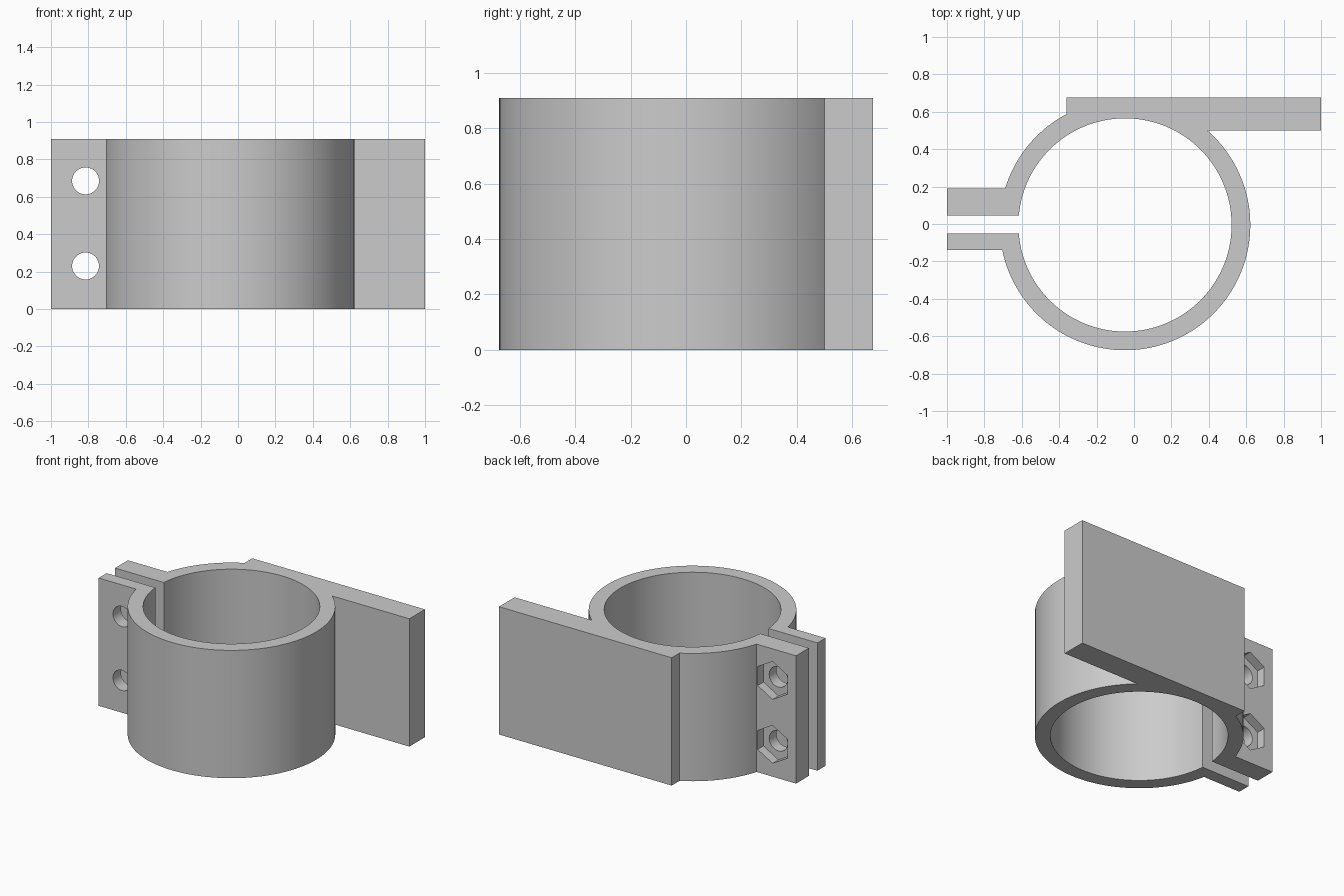
import bpy
import bmesh
from math import asin, acos, cos, sin, pi, radians
from mathutils import Matrix

if "Cube" in bpy.data.objects:
    bpy.data.objects.remove(bpy.data.objects["Cube"])

HEIGHT = 0.91
CX, CY = -0.048, -0.005
OUTER, INNER = 0.67, 0.57
BOLT_X, BOLT_HEIGHTS = -0.815, (0.23, 0.685)

grey = bpy.data.materials.new("plain_grey")
grey.use_nodes = True
colour = (0.6, 0.6, 0.6, 1)
grey.diffuse_color = colour
grey.node_tree.nodes["Principled BSDF"].inputs["Base Color"].default_value = colour


def arc(radius, start, end, steps):
    """Points on a ring circle between two angles."""
    angles = [start + (end - start) * i / steps for i in range(steps + 1)]
    return [(CX + radius * cos(a), CY + radius * sin(a)) for a in angles]


def left_angle(radius, y):
    """Angle where the left half of the circle reaches a given y."""
    return pi - asin((y - CY) / radius)


def new_object(name, bm):
    bmesh.ops.recalc_face_normals(bm, faces=bm.faces)
    mesh = bpy.data.meshes.new(name)
    bm.to_mesh(mesh)
    bm.free()
    mesh.materials.append(grey)
    obj = bpy.data.objects.new(name, mesh)
    bpy.context.collection.objects.link(obj)
    return obj


def cutter(name, radius, sides, y0, y1, z, turn=0):
    """Prism along y used to cut a bolt hole or nut pocket."""
    bm = bmesh.new()
    place = (Matrix.Translation((BOLT_X, (y0 + y1) / 2, z))
             @ Matrix.Rotation(radians(90), 4, "X") @ Matrix.Rotation(turn, 4, "Z"))
    bmesh.ops.create_cone(bm, cap_ends=True, segments=sides, radius1=radius,
                          radius2=radius, depth=y1 - y0, matrix=place)
    obj = new_object(name, bm)
    obj.hide_render = True
    return obj


# Clamp outline: split ring, mounting plate and two bolt tabs
plate_low, plate_back, plate_left = 0.5, 0.675, -0.36
profile = arc(OUTER, left_angle(OUTER, -0.14) - 2 * pi,
              asin((plate_low - CY) / OUTER), 80)
profile += [(1, plate_low), (1, plate_back), (plate_left, plate_back)]
profile += arc(OUTER, acos((plate_left - CX) / OUTER), left_angle(OUTER, 0.19), 24)
profile += [(-1, 0.19), (-1, 0.045)]
profile += arc(INNER, left_angle(INNER, 0.045), left_angle(INNER, -0.05) - 2 * pi, 120)
profile += [(-1, -0.05), (-1, -0.14)]

bm = bmesh.new()
base = bm.faces.new([bm.verts.new((x, y, 0)) for x, y in profile])
top = bmesh.ops.extrude_face_region(bm, geom=[base])
bmesh.ops.translate(bm, vec=(0, 0, HEIGHT),
                    verts=[v for v in top["geom"] if isinstance(v, bmesh.types.BMVert)])
clamp = new_object("pipe_clamp", bm)

# Bolt holes through both tabs, with hexagonal nut pockets at the back
cutters = []
for z in BOLT_HEIGHTS:
    cutters.append(cutter("bolt_hole_cutter", 0.072, 40, -0.3, 0.3, z))
    cutters.append(cutter("nut_pocket_cutter", 0.135, 6, 0.125, 0.3, z))

bpy.ops.object.select_all(action="DESELECT")
bpy.context.view_layer.objects.active = clamp
clamp.select_set(True)
for tool in cutters:
    cut = clamp.modifiers.new("cut", "BOOLEAN")
    cut.object = tool
    cut.solver = "EXACT"
    bpy.ops.object.modifier_apply(modifier=cut.name)
    bpy.data.objects.remove(tool)

bpy.ops.object.shade_smooth_by_angle(angle=radians(30))
